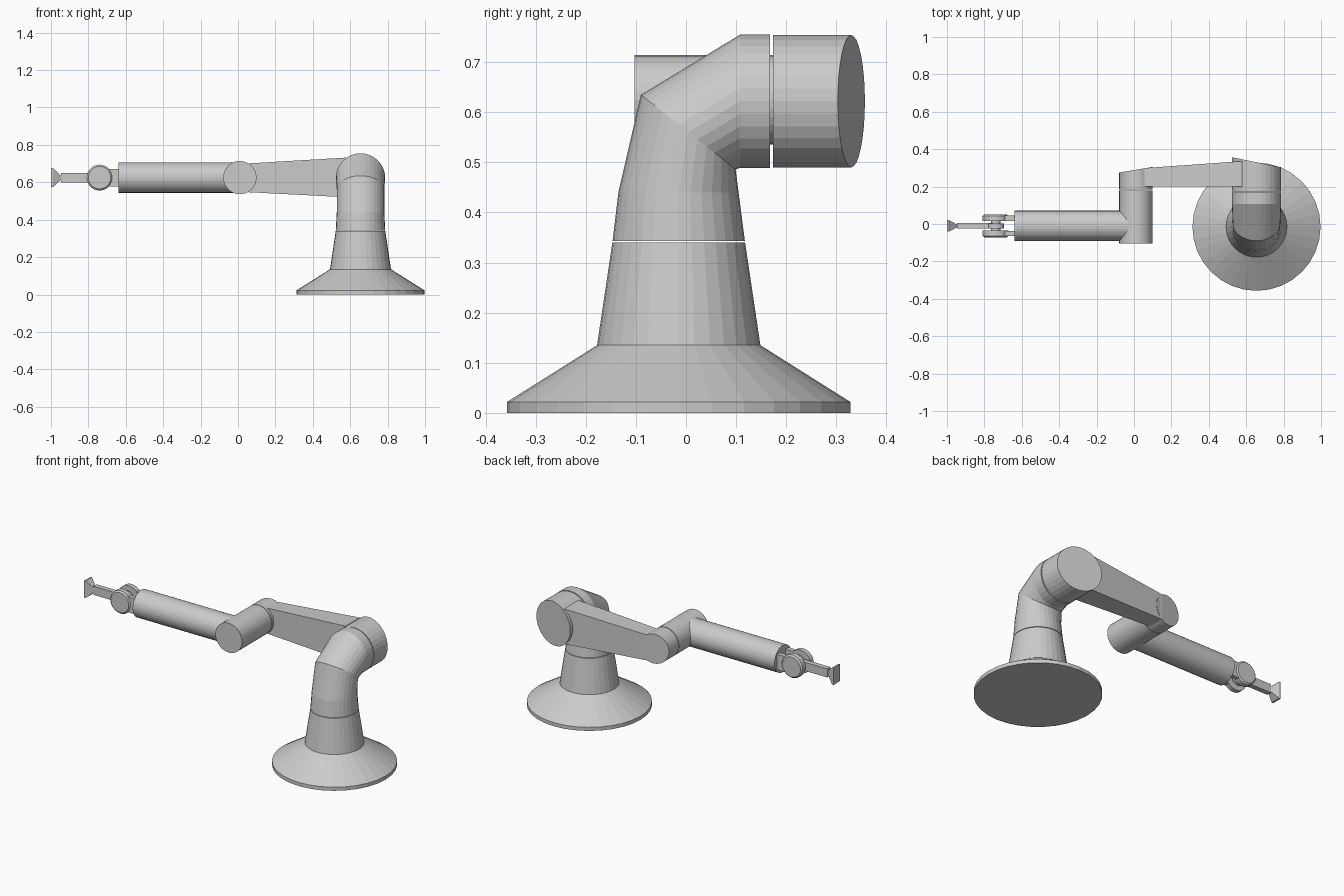
import bpy, bmesh, math
from mathutils import Vector

if "Cube" in bpy.data.objects:
    bpy.data.objects.remove(bpy.data.objects["Cube"])

N = 32
Z = 0.625          # height of the arm axis
BX, BY = 0.655, -0.0145   # pedestal centre
AY = -0.01         # forearm centre line


def loft(name, rings):
    """Skin equal-length rings of points and cap both ends."""
    bm = bmesh.new()
    rows = [[bm.verts.new(p) for p in r] for r in rings]
    n = len(rows[0])
    for a, b in zip(rows, rows[1:]):
        for i in range(n):
            j = (i + 1) % n
            bm.faces.new((a[i], a[j], b[j], b[i]))
    bm.faces.new(rows[0][::-1])
    bm.faces.new(rows[-1])
    bmesh.ops.recalc_face_normals(bm, faces=bm.faces)
    me = bpy.data.meshes.new(name)
    bm.to_mesh(me)
    bm.free()
    ob = bpy.data.objects.new(name, me)
    bpy.context.collection.objects.link(ob)
    return ob


def hoop(p0, p1, half):
    """Ring across the pedestal: p0, p1 are opposite (y, z) ends, half is its x half width."""
    p0, p1 = Vector(p0), Vector(p1)
    c, d = (p0 + p1) / 2, (p1 - p0) / 2
    pts = []
    for i in range(N):
        a = 2 * math.pi * i / N
        q = c + d * math.sin(a)
        pts.append((BX + half * math.cos(a), q.x, q.y))
    return pts


def level(z, r):
    return hoop((BY - r, z), (BY + r, z), r)


def ring_y(x, y, r, z=Z, slope=0, n=N):
    """Ring round the y axis, optionally slanted along x."""
    return [(x + r * math.cos(t), y + slope * r * math.cos(t), z + r * math.sin(t))
            for t in (2 * math.pi * i / n for i in range(n))]


def ring_x(x, r):
    return [(x, AY + r * math.cos(t), Z + r * math.sin(t))
            for t in (2 * math.pi * i / N for i in range(N))]


def rect(x, y0, y1, z0, z1):
    return [(x, y0, z0), (x, y1, z0), (x, y1, z1), (x, y0, z1)]


# Pedestal and bent turret, separated by a thin joint
loft("base", [level(0, .3425), level(.022, .3425), level(.135, .163), level(.340, .1325)])
loft("turret", [level(.3435, .132),
                hoop((-.135, .44), (.105, .44), .127),
                hoop((-.09, .635), (.099, .486), .127),
                hoop((.108, .755), (.108, .489), .132),
                hoop((.168, .755), (.168, .489), .132)])

# Shoulder drum and elbow drums
loft("shoulder_drum", [ring_y(BX, .174, .132, .622), ring_y(BX, .330, .132, .622, -.205)])
loft("elbow_drum", [ring_y(.01, .184, .089), ring_y(.01, .29, .089, slope=.167)])
loft("elbow_tube", [ring_y(.01, -.103, .089), ring_y(.01, .180, .089)])

# Tapered upper arm
loft("upper_arm", [rect(.055, .2, .299, .547, .701), rect(.578, .2, .336, .52, .732)])

# Forearm
loft("forearm", [ring_x(0, .081), ring_x(-.64, .081)])

# Wrist fork: mirrored prongs with bevelled discs
for side, s in (("front", -1), ("back", 1)):
    loft("wrist_prong_" + side, [rect(-.74, *sorted((AY + s * .027, AY + s * .055)), Z - .047, Z + .047),
                                 rect(-.63, *sorted((AY + s * .027, AY + s * .055)), Z - .047, Z + .047)])
    loft("wrist_disc_" + side, [ring_y(-.74, AY + s * y, r) for y, r in
                                ((.025, .069), (.053, .069), (.061, .06))])

# Wrist axle, hand link and flared tool pad
loft("wrist_axle", [ring_y(-.74, AY - .04, .025), ring_y(-.74, AY + .04, .025)])
loft("hand_knob", [ring_y(-.74, AY - .013, .045), ring_y(-.74, AY + .013, .045)])
loft("hand_link", [rect(-.947, AY - .015, AY + .015, Z - .026, Z + .026),
                   rect(-.74, AY - .015, AY + .015, Z - .026, Z + .026)])
loft("tool_pad", [rect(x, AY - w, AY + w, Z - h, Z + h) for x, w, h in
                  ((-1, .031, .051), (-.99, .031, .051), (-.945, .007, .01))])
